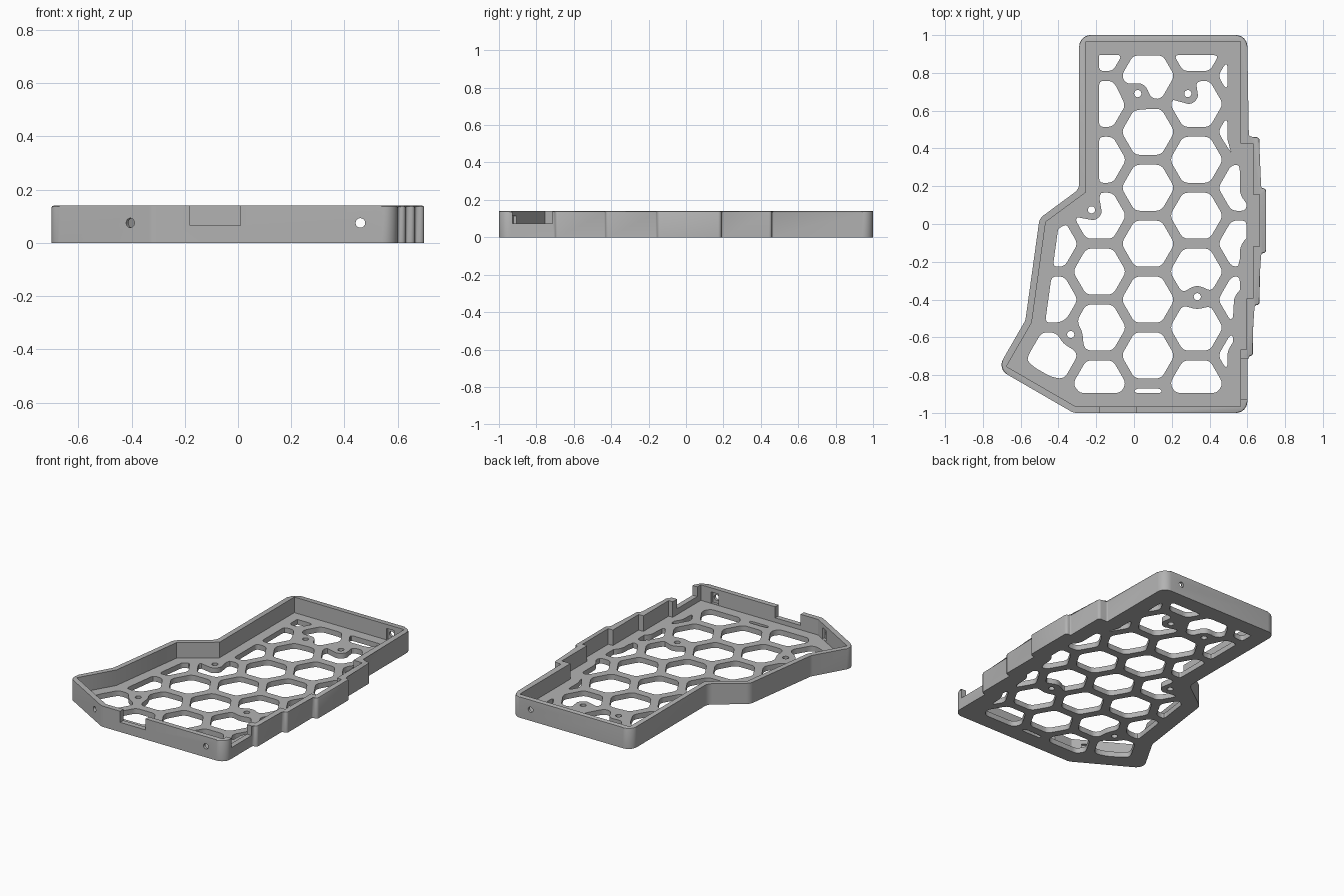
import bpy, bmesh, math
from mathutils import Vector, Matrix

cube = bpy.data.objects.get("Cube")
if cube:
    bpy.data.objects.remove(cube, do_unlink=True)

HEIGHT, FLOOR, WALL, MARGIN = 0.14, 0.035, 0.035, 0.105
PITCH, HEX = 0.296, 0.122          # honeycomb spacing and hexagon half width
BIG, OUT, IN = 0.06, 0.018, 0.008  # corner radii

# Outline corners, counter-clockwise: x, y, corner radius
outline = [(-0.32, -1, BIG), (0.6, -1, BIG), (0.6, -0.7, IN), (0.63, -0.7, OUT),
           (0.63, -0.43, IN), (0.665, -0.43, OUT), (0.665, -0.155, IN),
           (0.7, -0.155, OUT), (0.7, 0.19, OUT), (0.665, 0.19, IN),
           (0.665, 0.46, OUT), (0.6, 0.46, IN), (0.6, 1, BIG), (-0.29, 1, BIG),
           (-0.29, 0.185, BIG), (-0.5, 0.03, BIG), (-0.575, -0.51, BIG),
           (-0.723, -0.767, BIG)]
corners = [Vector(p[:2]) for p in outline]
screws = [Vector(p) for p in ((0.02, 0.69), (0.285, 0.69), (-0.225, 0.075),
                              (-0.335, -0.585), (0.335, -0.385))]

grey = bpy.data.materials.new("mid_grey")
grey.use_nodes = True
grey.diffuse_color = (0.45, 0.45, 0.45, 1)
grey.node_tree.nodes["Principled BSDF"].inputs["Base Color"].default_value = grey.diffuse_color


def neighbours(i):
    return corners[i - 1], corners[i], corners[(i + 1) % len(corners)]


def rounded():
    """Outline with an arc at each corner."""
    pts = []
    for i, (_, _, r) in enumerate(outline):
        a, p, b = neighbours(i)
        u, v = (a - p).normalized(), (b - p).normalized()
        half = u.angle(v) / 2
        centre = p + (u + v).normalized() * r / math.sin(half)
        start, end = p + u * r / math.tan(half) - centre, p + v * r / math.tan(half) - centre
        sweep = math.atan2(start.x * end.y - start.y * end.x, start.dot(end))
        steps = 8 if r == BIG else 4
        for k in range(steps + 1):
            pts.append(centre + Matrix.Rotation(sweep * k / steps, 2) @ start)
    return pts


def inset(d):
    """Outline moved inwards with sharp corners."""
    pts = []
    for i in range(len(corners)):
        a, p, b = neighbours(i)
        e, f = (p - a).normalized(), (b - p).normalized()
        n, m = Vector((-e.y, e.x)), Vector((-f.y, f.x))
        pts.append(p + (n + m) * d / (1 + n.dot(m)))
    return pts


def add_prism(bm, pts, low, high):
    bottom = [bm.verts.new((p[0], p[1], low)) for p in pts]
    top = [bm.verts.new((p[0], p[1], high)) for p in pts]
    bm.faces.new(bottom[::-1])
    cap = bm.faces.new(top)
    for i in range(len(pts)):
        j = (i + 1) % len(pts)
        bm.faces.new((bottom[i], bottom[j], top[j], top[i]))
    return cap


def finish(bm, name):
    bmesh.ops.recalc_face_normals(bm, faces=bm.faces)
    mesh = bpy.data.meshes.new(name)
    bm.to_mesh(mesh)
    bm.free()
    mesh.materials.append(grey)
    ob = bpy.data.objects.new(name, mesh)
    bpy.context.collection.objects.link(ob)
    return ob


def cut(bm, name):
    """Subtract a mesh from the tray."""
    cutter = finish(bm, name)
    cutter.hide_render = True
    mod = tray.modifiers.new(name, 'BOOLEAN')
    mod.operation, mod.solver, mod.object = 'DIFFERENCE', 'EXACT', cutter
    bpy.context.view_layer.objects.active = tray
    bpy.ops.object.modifier_apply(modifier=name)
    bpy.data.objects.remove(cutter, do_unlink=True)


def cut_box(name, centre, size, turn=0):
    bm = bmesh.new()
    bmesh.ops.create_cube(bm, size=1, matrix=Matrix.Translation(centre)
                          @ Matrix.Rotation(turn, 4, 'Z') @ Matrix.Diagonal((*size, 1)))
    cut(bm, name)


def cut_bore(name, centre, length, turn=0):
    bm = bmesh.new()
    bmesh.ops.create_cone(bm, cap_ends=True, segments=24, radius1=0.018, radius2=0.018,
                          depth=length, matrix=Matrix.Translation(centre)
                          @ Matrix.Rotation(turn, 4, 'Z') @ Matrix.Rotation(math.pi / 2, 4, 'X'))
    cut(bm, name)


# Floor openings: hexagon, kept inside the margin and away from screw bosses
def blend_max(a, b, k):
    h = max(k - abs(a - b), 0) / k
    return max(a, b) + h * h * k / 4


def outline_distance(p):
    best, inside = 9, False
    for i in range(len(corners)):
        a, b = corners[i - 1], corners[i]
        e, w = b - a, p - a
        t = min(max(w.dot(e) / e.dot(e), 0), 1)
        best = min(best, (w - e * t).length)
        if (a.y > p.y) != (b.y > p.y) and p.x < a.x + e.x * (p.y - a.y) / e.y:
            inside = not inside
    return -best if inside else best


normals = [Vector((math.cos(a), math.sin(a))) for a in
           (math.radians(30 + 60 * k) for k in range(6))]


def opening(p, centre):
    d = -9
    for n in normals:
        d = blend_max(d, n.dot(p - centre) - HEX, 0.025)
    d = blend_max(d, outline_distance(p) + MARGIN, 0.025)
    for s in screws:
        if (s - centre).length < 0.3:
            d = blend_max(d, 0.055 - (p - s).length, 0.06)
    return d


def trace(centre):
    """Follow the edge of one opening around its roomiest point."""
    grid = [centre + Vector((i, j)) * 0.0125 for i in range(-11, 12) for j in range(-10, 11)]
    seed = min(grid, key=lambda p: opening(p, centre))
    if opening(seed, centre) > -0.005:
        return None
    pts = []
    for k in range(72):
        ray = Vector((math.cos(k * math.tau / 72), math.sin(k * math.tau / 72)))
        far = 0.008
        while opening(seed + ray * far, centre) < 0:
            far += 0.008
        near = far - 0.008
        for _ in range(7):
            mid = (near + far) / 2
            if opening(seed + ray * mid, centre) < 0:
                near = mid
            else:
                far = mid
        pts.append(seed + ray * near)
    return pts


# Solid body with a softened top rim
bm = bmesh.new()
cap = add_prism(bm, rounded(), 0, HEIGHT)
bmesh.ops.bevel(bm, geom=list(cap.edges), offset=0.008, segments=2, profile=0.5, affect='EDGES')
tray = finish(bm, "honeycomb_tray")

# Hollow inside
bm = bmesh.new()
add_prism(bm, inset(WALL), FLOOR, 0.3)
cut(bm, "cavity")

# Honeycomb floor and screw holes
bm = bmesh.new()
for col in range(-2, 3):
    for row in range(-5, 4):
        centre = Vector((0.074 + col * PITCH * math.sqrt(0.75),
                         0.488 + (row - 2 + 0.5 * (col % 2)) * PITCH))
        if outline_distance(centre) < 0.1:
            edge = trace(centre)
            if edge:
                add_prism(bm, edge, -0.1, 0.1)
for s in screws:
    add_prism(bm, [s + Vector((math.cos(a), math.sin(a))) * 0.019 for a in
                   (k * math.tau / 24 for k in range(24))], -0.1, 0.1)
cut(bm, "lattice")

# Cable openings in the front and side walls
cut_box("front_notch", (-0.085, -1, 0.165), (0.19, 0.15, 0.2))
cut_box("side_notch", (0.6, -0.82, 0.175), (0.15, 0.215, 0.2))

# Wall bores with nut pockets on the inside
slant = math.radians(-30)
outward = Vector((-0.5, -0.866, 0))
slant_point = Vector((-0.405, -0.951, 0.075))
for name, point, out, turn in (("front", Vector((0.46, -1, 0.075)), Vector((0, -1, 0)), 0),
                               ("back", Vector((0.46, 1, 0.075)), Vector((0, 1, 0)), 0),
                               ("slant", slant_point, outward, slant)):
    cut_bore(name + "_bore", point, 0.15, turn)
    cut_box(name + "_pocket", point - out * 0.035, (0.055, 0.035, 0.075), turn)

# Smooth shading with sharp edges kept
bpy.ops.object.select_all(action='DESELECT')
tray.select_set(True)
bpy.context.view_layer.objects.active = tray
bpy.ops.object.shade_smooth_by_angle(angle=math.radians(30))
